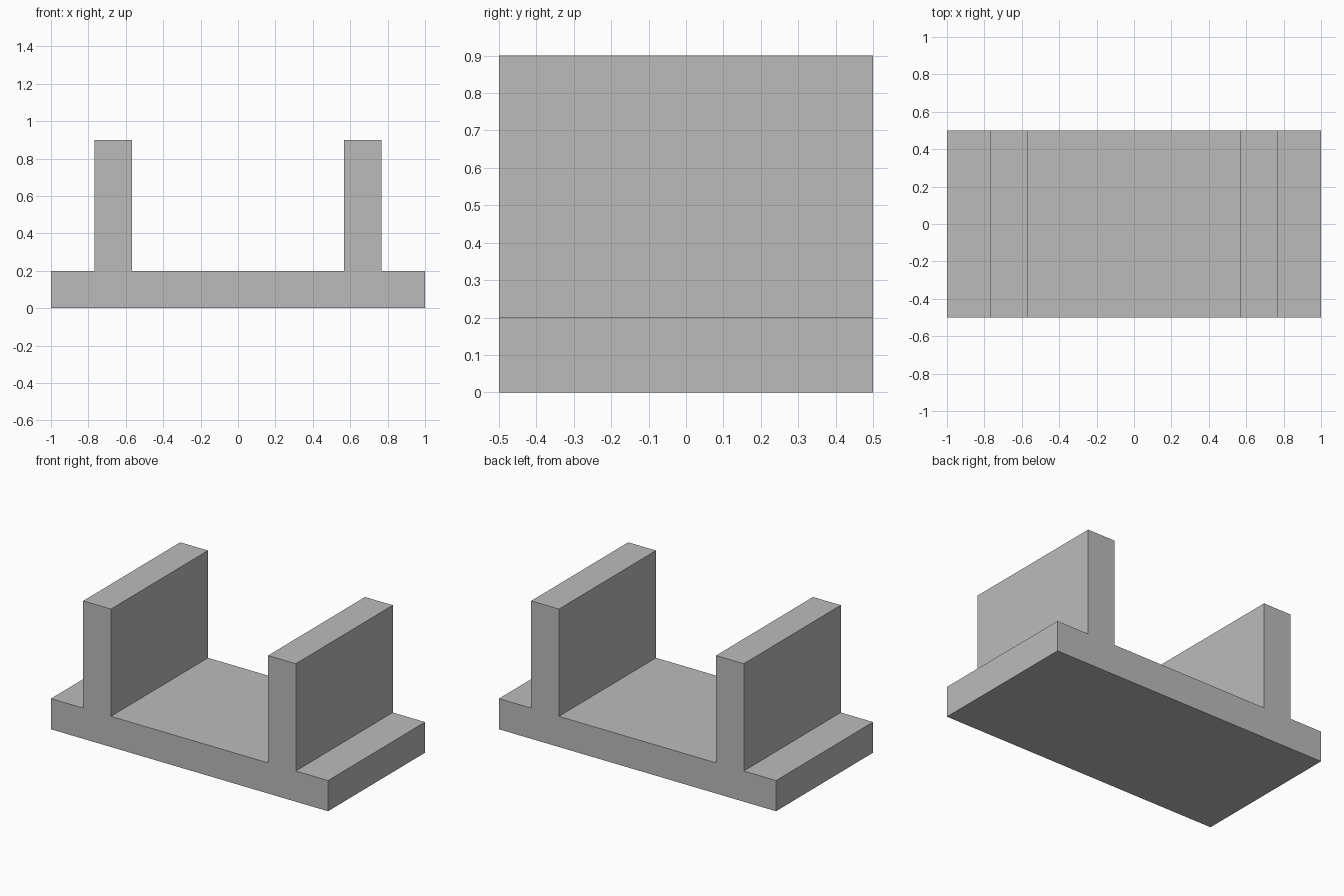
import bpy
import bmesh

cube = bpy.data.objects.get("Cube")
if cube:
    bpy.data.objects.remove(cube, do_unlink=True)

# Plain grey material
grey = bpy.data.materials.new("plain_grey")
grey.use_nodes = True
colour = (0.5, 0.5, 0.5, 1)
grey.diffuse_color = colour
grey.node_tree.nodes["Principled BSDF"].inputs["Base Color"].default_value = colour

# Main dimensions
half_width, half_depth = 1.0, 0.5
base_top, wall_top = 0.2, 0.9
wall_inner, wall_outer = 0.567, 0.767

# Right half of the channel profile, mirrored to close the outline
half = [(half_width, 0), (half_width, base_top), (wall_outer, base_top),
        (wall_outer, wall_top), (wall_inner, wall_top), (wall_inner, base_top)]
outline = half + [(-x, z) for x, z in reversed(half)]

# Extrude the profile from front to back
bm = bmesh.new()
front = bm.faces.new([bm.verts.new((x, -half_depth, z)) for x, z in outline])
result = bmesh.ops.extrude_face_region(bm, geom=[front], use_keep_orig=True)
back_verts = [v for v in result["geom"] if isinstance(v, bmesh.types.BMVert)]
bmesh.ops.translate(bm, verts=back_verts, vec=(0, 2 * half_depth, 0))
bmesh.ops.recalc_face_normals(bm, faces=bm.faces)

mesh = bpy.data.meshes.new("channel_bracket")
bm.to_mesh(mesh)
bm.free()
mesh.materials.append(grey)
bracket = bpy.data.objects.new("channel_bracket", mesh)
bpy.context.collection.objects.link(bracket)
